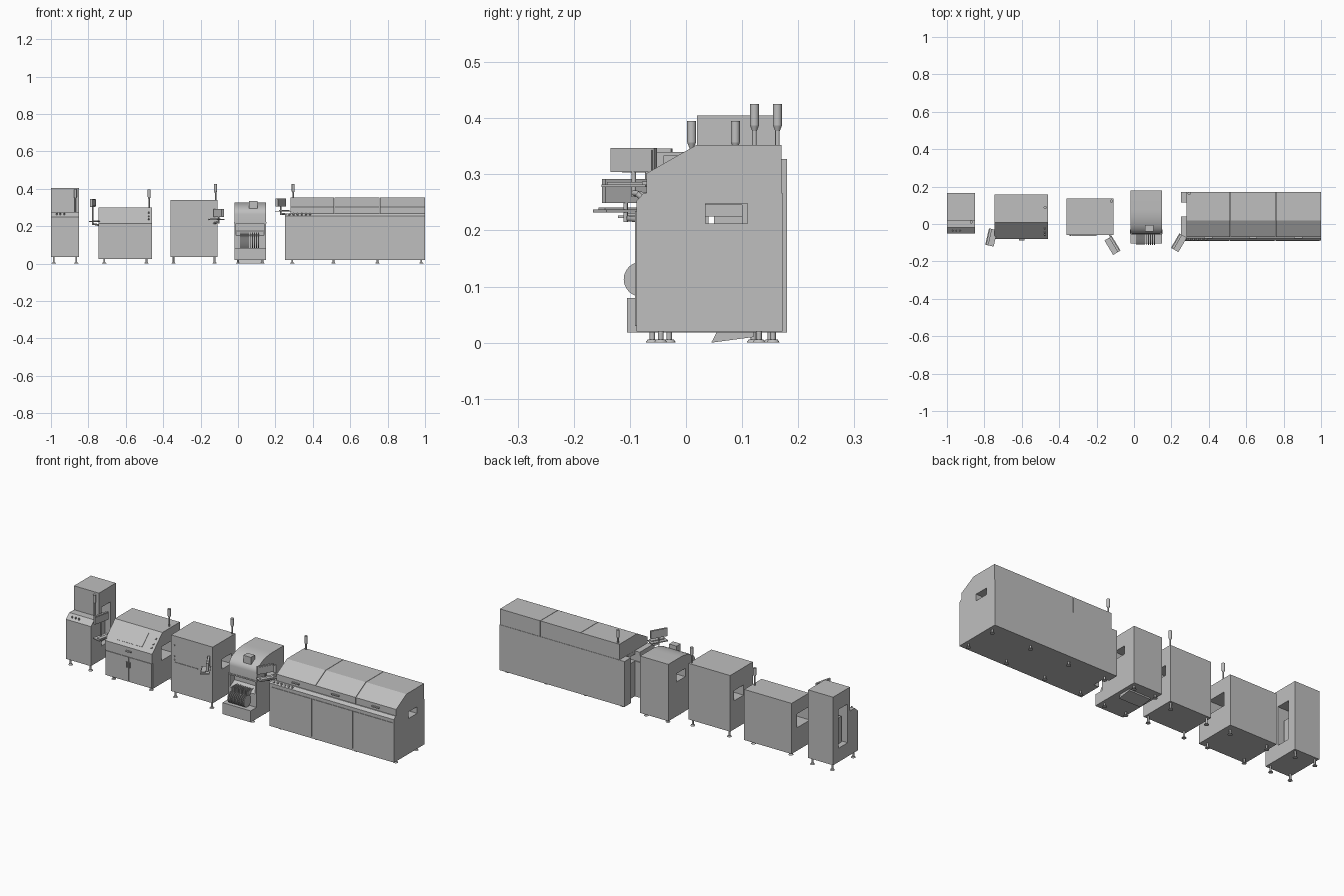
import bpy, bmesh, math
from mathutils import Matrix, Vector

if "Cube" in bpy.data.objects:
    bpy.data.objects.remove(bpy.data.objects["Cube"])

grey = bpy.data.materials.new("machine_grey")
grey.use_nodes = True
grey.diffuse_color = (0.52, 0.52, 0.52, 1)
grey.node_tree.nodes["Principled BSDF"].inputs["Base Color"].default_value = (0.52, 0.52, 0.52, 1)


def make(name, bm, smooth=False):
    bmesh.ops.recalc_face_normals(bm, faces=bm.faces)
    mesh = bpy.data.meshes.new(name)
    bm.to_mesh(mesh)
    bm.free()
    mesh.materials.append(grey)
    ob = bpy.data.objects.new(name, mesh)
    bpy.context.collection.objects.link(ob)
    if smooth:
        bpy.ops.object.select_all(action='DESELECT')
        ob.select_set(True)
        bpy.context.view_layer.objects.active = ob
        bpy.ops.object.shade_smooth_by_angle()
    return ob


def box(name, xs, ys, zs, matrix=None):
    bm = bmesh.new()
    bmesh.ops.create_cube(bm, size=1)
    lo, hi = Vector((xs[0], ys[0], zs[0])), Vector((xs[1], ys[1], zs[1]))
    for v in bm.verts:
        v.co = Vector([(lo[i] + hi[i]) / 2 + v.co[i] * (hi[i] - lo[i]) for i in range(3)])
    if matrix:
        bm.transform(matrix)
    return make(name, bm)


def prism(name, profile, x0, x1, smooth=False):
    """Extrude a side (y, z) profile along x."""
    bm = bmesh.new()
    face = bm.faces.new([bm.verts.new((x0, y, z)) for y, z in profile])
    out = bmesh.ops.extrude_face_region(bm, geom=[face])["geom"]
    bmesh.ops.translate(bm, vec=(x1 - x0, 0, 0), verts=[g for g in out if isinstance(g, bmesh.types.BMVert)])
    return make(name, bm, smooth)


def rod(name, a, b, r, r2=None, sides=16):
    """Cylinder or cone between two points."""
    a, b = Vector(a), Vector(b)
    bm = bmesh.new()
    bmesh.ops.create_cone(bm, cap_ends=True, segments=sides, radius1=r, radius2=r2 or r, depth=(b - a).length)
    turn = Vector((0, 0, 1)).rotation_difference(b - a).to_matrix().to_4x4()
    bm.transform(Matrix.Translation((a + b) / 2) @ turn)
    return make(name, bm, True)


def cut(ob, xs, ys, zs):
    cutter = box("cutter", xs, ys, zs)
    cutter.hide_render = True
    mod = ob.modifiers.new("opening", 'BOOLEAN')
    mod.operation, mod.solver, mod.object = 'DIFFERENCE', 'EXACT', cutter
    bpy.context.view_layer.objects.active = ob
    bpy.ops.object.modifier_apply(modifier=mod.name)
    bpy.data.objects.remove(cutter)


def feet(name, xs, ys, top):
    for x in xs:
        for y in ys:
            rod(name + "_foot_stem", (x, y, 0.004), (x, y, top + 0.003), 0.005)
            rod(name + "_foot_pad", (x, y, 0), (x, y, 0.006), 0.012, 0.008)


def signal_lamp(name, x, y, base, top):
    rod(name + "_lamp_pole", (x, y, base - 0.003), (x, y, top - 0.035), 0.004)
    rod(name + "_lamp_neck", (x, y, top - 0.048), (x, y, top - 0.038), 0.004, 0.008)
    rod(name + "_lamp", (x, y, top - 0.038), (x, y, top), 0.008)


def workstation(name, x, y, degrees, tray_z, screen_z, mount):
    """Keyboard tray with an upright screen on a swing arm."""
    m = Matrix.Translation((x, y, 0)) @ Matrix.Rotation(math.radians(degrees), 4, 'Z')
    w = 0.045
    box(name + "_tray", (-w, w), (-0.023, 0.023), (tray_z - 0.003, tray_z + 0.002), m)
    box(name + "_keyboard", (-w * .8, w * .8), (-0.019, 0.003), (tray_z + 0.002, tray_z + 0.006), m)
    box(name + "_screen", (-w, w), (0.008, 0.019), (screen_z, screen_z + 0.043), m)
    box(name + "_screen_rim", (-w * .92, w * .92), (0.006, 0.008), (screen_z + 0.004, screen_z + 0.039), m)
    stem = m @ Vector((0, 0.014, 0))
    rod(name + "_stem", (stem.x, stem.y, tray_z - 0.02), (stem.x, stem.y, screen_z + 0.01), 0.004)
    rod(name + "_arm", (stem.x, stem.y, tray_z - 0.013), mount, 0.005)


# Board loader: tower with a sloped console in front
loader = prism("loader_body", [(-.05, .035), (-.05, .25), (-.02, .275), (.02, .275),
                               (.02, .405), (.165, .405), (.165, .035)], -1, -.85)
cut(loader, (-1.1, -.8), (.04, .12), (.11, .32))
box("loader_magazine", (-.97, -.88), (.05, .115), (.109, .25))
feet("loader", (-.985, -.865), (-.03, .15), .035)
signal_lamp("loader", -.87, .01, .275, .395)
for x in (-.97, -.95, -.93):
    rod("loader_button", (x, -.035, .258), (x, -.039, .27), .004)

# Printer: cabinet with a sloped hood
printer = prism("printer_body", [(-.074, .025), (-.074, .163), (-.08, .163), (-.08, .215),
                                 (.008, .30), (.157, .30), (.157, .025)], -.745, -.46)
cut(printer, (-.8, -.4), (.0, .11), (.15, .225))
for x0, x1 in ((-.741, -.604), (-.602, -.464)):
    box("printer_door", (x0, x1), (-.078, -.073), (.03, .16))
for x in (-.612, -.594):
    box("printer_door_handle", (x - .003, x + .003), (-.084, -.077), (.105, .135))
box("printer_drawer_handle", (-.615, -.585), (-.087, -.079), (.19, .197))
slope = Matrix.Translation((0, -.036, .2575)) @ Matrix.Rotation(math.atan2(.085, .088), 4, 'X')
box("printer_window", (-.68, -.53), (-.04, .04), (-.002, .002), slope)
for y in (-.03, -.01, .02):
    box("printer_button", (-.482, -.474), (y - .004, y + .004), (0, .006), slope)
feet("printer", (-.715, -.49), (-.045, .12), .025)
signal_lamp("printer", -.475, .088, .30, .395)
workstation("printer", -.763, -.072, 77, .225, .303, (-.74, -.03, .205))

# Inspection cabinet: plain tall box
inspector = box("inspector_body", (-.36, -.11), (-.06, .135), (.035, .34))
cut(inspector, (-.4, -.05), (.02, .1), (.19, .245))
box("inspector_rail", (-.335, -.2), (-.063, -.059), (.194, .199))
for z in (.21, .23, .29):
    rod("inspector_button", (-.34, -.058, z), (-.34, -.065, z), .004)
feet("inspector", (-.345, -.125), (-.045, .12), .035)
signal_lamp("inspector", -.12, .122, .34, .425)
workstation("inspector", -.115, -.115, -59, .235, .249, (-.13, -.055, .215))

# Placement machine: rounded hood over a feeder bay
arc = [math.radians(90 * i / 10) for i in range(11)]
hood = [(.08 - .13 * math.sin(t), .265 + .062 * math.cos(t)) for t in arc]
placer = prism("placer_body", [(.18, .018), (.18, .327)] + hood +
               [(-.05, .215), (-.015, .215), (-.015, .173), (-.055, .15), (-.055, .018)],
               -.02, .15, True)
cut(placer, (-.1, .3), (.035, .11), (.205, .25))
box("placer_feeder_base", (-.02, .15), (-.105, -.054), (.018, .08))
for i in range(10):
    x = .013 + i * .0105
    rod("placer_reel", (x, -.08, .113), (x + .005, -.08, .113), .031, sides=24)
    box("placer_feeder", (x, x + .005), (-.075, -.02), (.14, .165))
for x in (-.02, .14):
    box("placer_bay_side", (x, x + .01), (-.055, -.01), (.15, .216))
box("placer_hood_trim", (-.022, .152), (-.053, -.03), (.215, .222))
box("placer_screen", (.06, .105), (-.04, -.005), (.295, .334))
prism("placer_chute", [(.045, 0), (.055, .019), (.12, .019), (.12, .01)], 0, .13)
feet("placer", (0, .13), (-.06, .155), .018)

# Reflow oven: long bench with a three-part sloped hood
oven = prism("oven_body", [(-.088, .02), (-.088, .253), (-.075, .267), (.172, .267), (.172, .02)], .25, 1)
cut(oven, (.2, .28), (.04, .115), (-.1, .5))
cut(oven, (.2, 1.1), (.035, .11), (.212, .248))
seams = [.28, .515, .757, 1]
for x0, x1 in zip(seams, seams[1:]):
    gap = .001
    prism("oven_hood", [(-.07, .267), (-.07, .302), (.018, .352), (.17, .352), (.17, .267)],
          x0 + gap, x1 - (0 if x1 == 1 else gap))
    mid = (x0 + x1) / 2
    box("oven_hood_handle", (mid - .022, mid + .022), (-.078, -.069), (.281, .287))
doors = [.262, .51, .755, .995]
for x0, x1 in zip(doors, doors[1:]):
    box("oven_door", (x0 + .003, x1 - .003), (-.091, -.087), (.03, .235))
for i in range(6):
    x = .275 + i * .022
    rod("oven_button", (x, -.078, .258), (x, -.088, .266), .005)
feet("oven", (.29, .51, .745, .98), (-.045, .13), .02)
signal_lamp("oven", .295, .163, .352, .425)
workstation("oven", .24, -.1, 60, .28, .304, (.28, -.06, .26))
